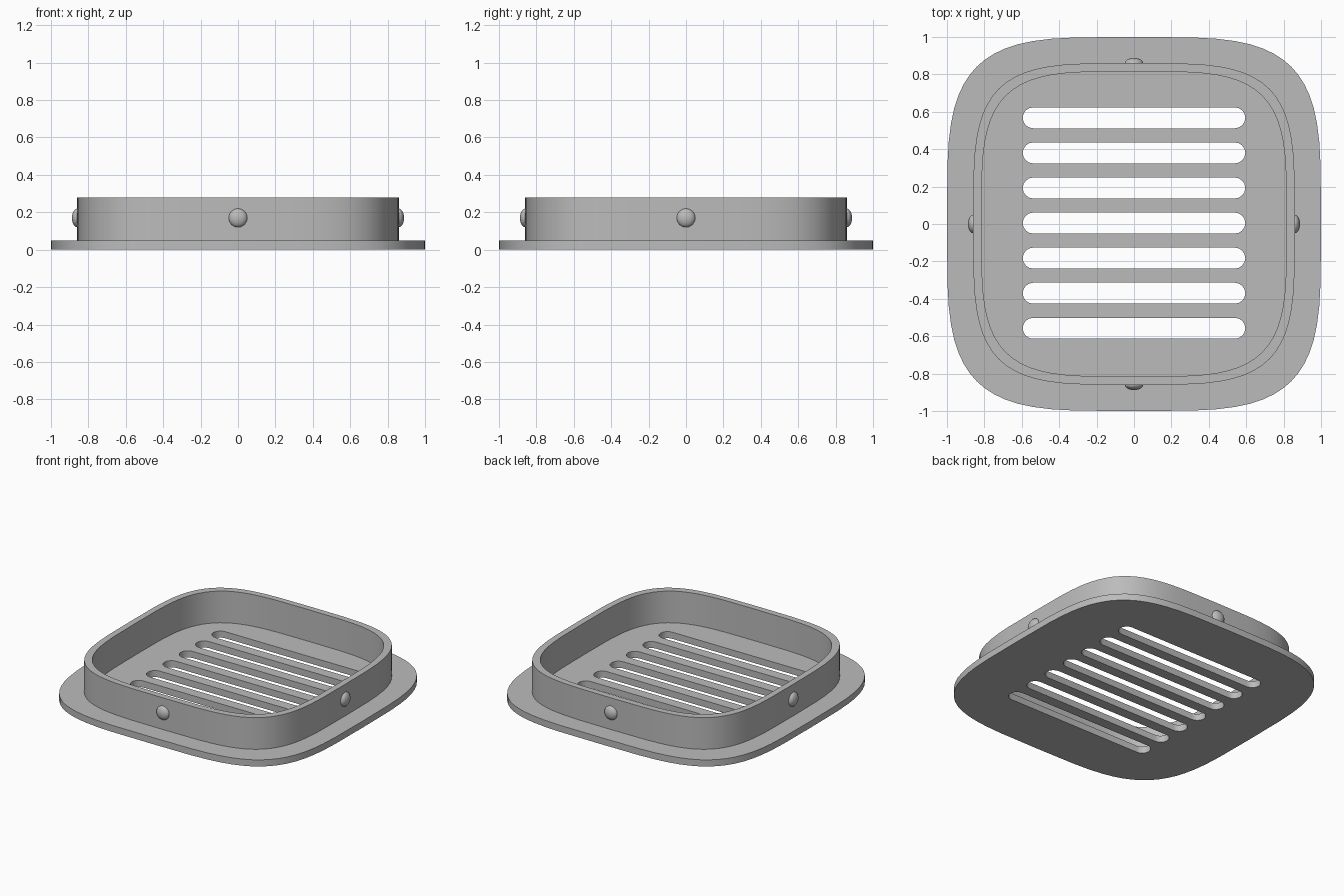
import bpy
from math import sin, cos, pi, copysign, sqrt

if "Cube" in bpy.data.objects:
    bpy.data.objects.remove(bpy.data.objects["Cube"], do_unlink=True)

GREY = (0.5, 0.5, 0.5, 1)
mat = bpy.data.materials.new("plain grey")
mat.use_nodes = True
mat.diffuse_color = GREY
mat.node_tree.nodes["Principled BSDF"].inputs["Base Color"].default_value = GREY


def squircle(size, count=64):
    """Rounded square outline: a superellipse of power four."""
    angles = [2 * pi * i / count for i in range(count)]
    soft = lambda v: copysign(sqrt(abs(v)), v) if abs(v) > 1e-9 else 0
    return [(size * soft(cos(a)), size * soft(sin(a))) for a in angles]


def slot(y, half_length, radius, steps=8):
    """Long outline with round ends."""
    points = []
    for side in (1, -1):
        for i in range(steps + 1):
            a = pi * i / steps - pi / 2
            points.append((side * (half_length - radius + radius * cos(a)),
                           y + side * radius * sin(a)))
    return points


def finish(obj):
    obj.data.materials.clear()
    obj.data.materials.append(mat)
    bpy.ops.object.shade_smooth_by_angle(angle=pi / 6)


def slab(name, outlines, bottom, top):
    """Extrude a filled outline; further outlines become holes."""
    curve = bpy.data.curves.new(name, "CURVE")
    curve.dimensions = "2D"
    curve.fill_mode = "BOTH"
    curve.extrude = (top - bottom) / 2
    for outline in outlines:
        spline = curve.splines.new("POLY")
        spline.points.add(len(outline) - 1)
        for point, (x, y) in zip(spline.points, outline):
            point.co = (x, y, 0, 1)
        spline.use_cyclic_u = True
    obj = bpy.data.objects.new(name, curve)
    obj.location.z = (top + bottom) / 2
    bpy.context.collection.objects.link(obj)
    bpy.ops.object.select_all(action="DESELECT")
    obj.select_set(True)
    bpy.context.view_layer.objects.active = obj
    bpy.ops.object.convert(target="MESH")
    finish(bpy.context.object)


# Base plate with seven drain slots
slots = [slot(0.005 + 0.1875 * i, 0.595, 0.056) for i in range(-3, 4)]
slab("base_plate", [squircle(1)] + slots, 0, 0.048)

# Upright collar
slab("collar_wall", [squircle(0.86), squircle(0.815)], 0.046, 0.278)

# Flattened snap bumps in the middle of each side
for i, side in enumerate(("left", "back", "right", "front")):
    a = i * pi / 2
    bpy.ops.mesh.primitive_uv_sphere_add(
        segments=24, ring_count=16, radius=0.05, rotation=(0, 0, a),
        location=(0.858 * cos(a), 0.858 * sin(a), 0.17))
    bump = bpy.context.object
    bump.name = "snap_bump_" + side
    bump.scale.x = 0.6
    finish(bump)
